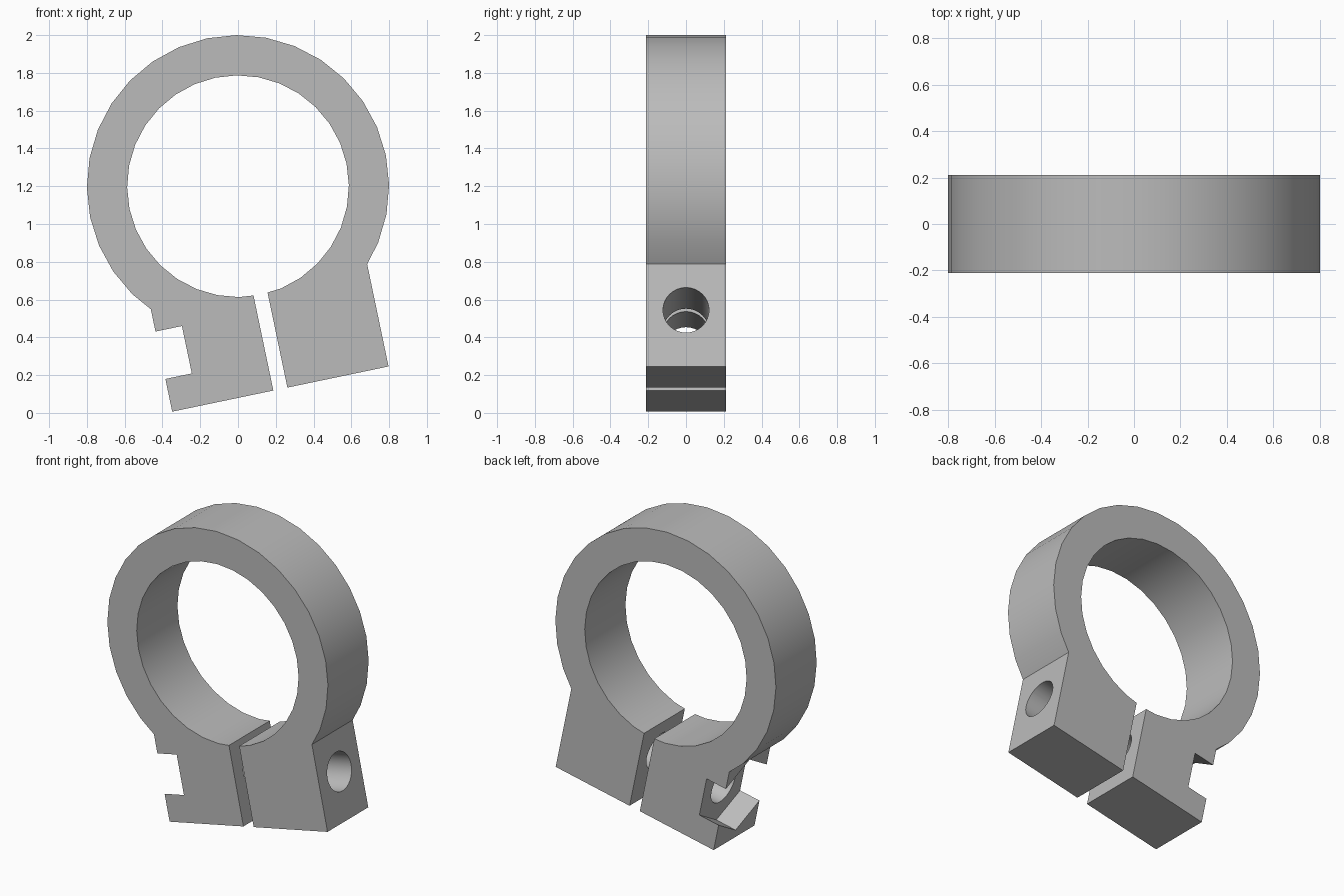
import bpy, bmesh
from math import cos, sin, pi, radians
from mathutils import Matrix, Vector

if "Cube" in bpy.data.objects:
    bpy.data.objects.remove(bpy.data.objects["Cube"], do_unlink=True)

# Main dimensions, measured from the ring centre before tilting
OUTER, INNER, SIDES = 0.8, 0.587, 32
HALF_DEPTH, HALF_BLOCK, HALF_GAP, FOOT = 0.211, 0.585, 0.038, -1.097
BOLT_Z, BOLT_R, NUT_R, NUT_FLOOR = -0.792, 0.122, 0.25, -0.442
PLACE = Matrix.Translation((0, 0, 1.2)) @ Matrix.Rotation(radians(-11.8), 4, 'Y')

grey = bpy.data.materials.new("plain_grey")
grey.use_nodes = True
colour = (0.5, 0.5, 0.5, 1)
grey.diffuse_color = colour
grey.node_tree.nodes["Principled BSDF"].inputs["Base Color"].default_value = colour


def prism(name, points, offset):
    """Extrude a closed outline along an offset and tilt it into place."""
    bm = bmesh.new()
    face = bm.faces.new([bm.verts.new(p) for p in points])
    new = bmesh.ops.extrude_face_region(bm, geom=[face])["geom"]
    bmesh.ops.translate(bm, vec=Vector(offset),
                        verts=[v for v in new if isinstance(v, bmesh.types.BMVert)])
    bmesh.ops.recalc_face_normals(bm, faces=bm.faces)
    bm.transform(PLACE)
    mesh = bpy.data.meshes.new(name)
    bm.to_mesh(mesh)
    bm.free()
    mesh.materials.append(grey)
    obj = bpy.data.objects.new(name, mesh)
    bpy.context.collection.objects.link(obj)
    return obj


def arc(radius, steps):
    return [(radius * cos(2 * pi * k / SIDES), radius * sin(2 * pi * k / SIDES)) for k in steps]


def side_polygon(x, radius, sides):
    turns = [pi / 2 + 2 * pi * k / sides for k in range(sides)]
    return [(x, radius * cos(a), BOLT_Z + radius * sin(a)) for a in turns]


# Split ring with two clamping blocks, as one outline
shoulder, lip = -0.543, -0.583
outline = arc(OUTER, range(-3, 20))
outline += [(-HALF_BLOCK, shoulder), (-HALF_BLOCK, FOOT), (-HALF_GAP, FOOT), (-HALF_GAP, lip)]
outline += arc(INNER, range(23, -8, -1))
outline += [(HALF_GAP, lip), (HALF_GAP, FOOT), (HALF_BLOCK, FOOT), (HALF_BLOCK, shoulder)]
clamp = prism("ring_clamp", [(x, -HALF_DEPTH, z) for x, z in outline], (0, 2 * HALF_DEPTH, 0))

# Bolt hole and hexagonal nut slot
cutters = [prism("bolt_hole_cutter", side_polygon(-1, BOLT_R, SIDES), (2, 0, 0)),
           prism("nut_slot_cutter", side_polygon(NUT_FLOOR, NUT_R, 6), (-0.4, 0, 0))]
bpy.ops.object.select_all(action='DESELECT')
clamp.select_set(True)
bpy.context.view_layer.objects.active = clamp
for cutter in cutters:
    cutter.hide_render = True
    mod = clamp.modifiers.new(cutter.name, 'BOOLEAN')
    mod.operation, mod.solver, mod.object = 'DIFFERENCE', 'EXACT', cutter
    bpy.ops.object.modifier_apply(modifier=mod.name)
    bpy.data.objects.remove(cutter, do_unlink=True)

bpy.ops.object.shade_smooth_by_angle(angle=radians(30))
